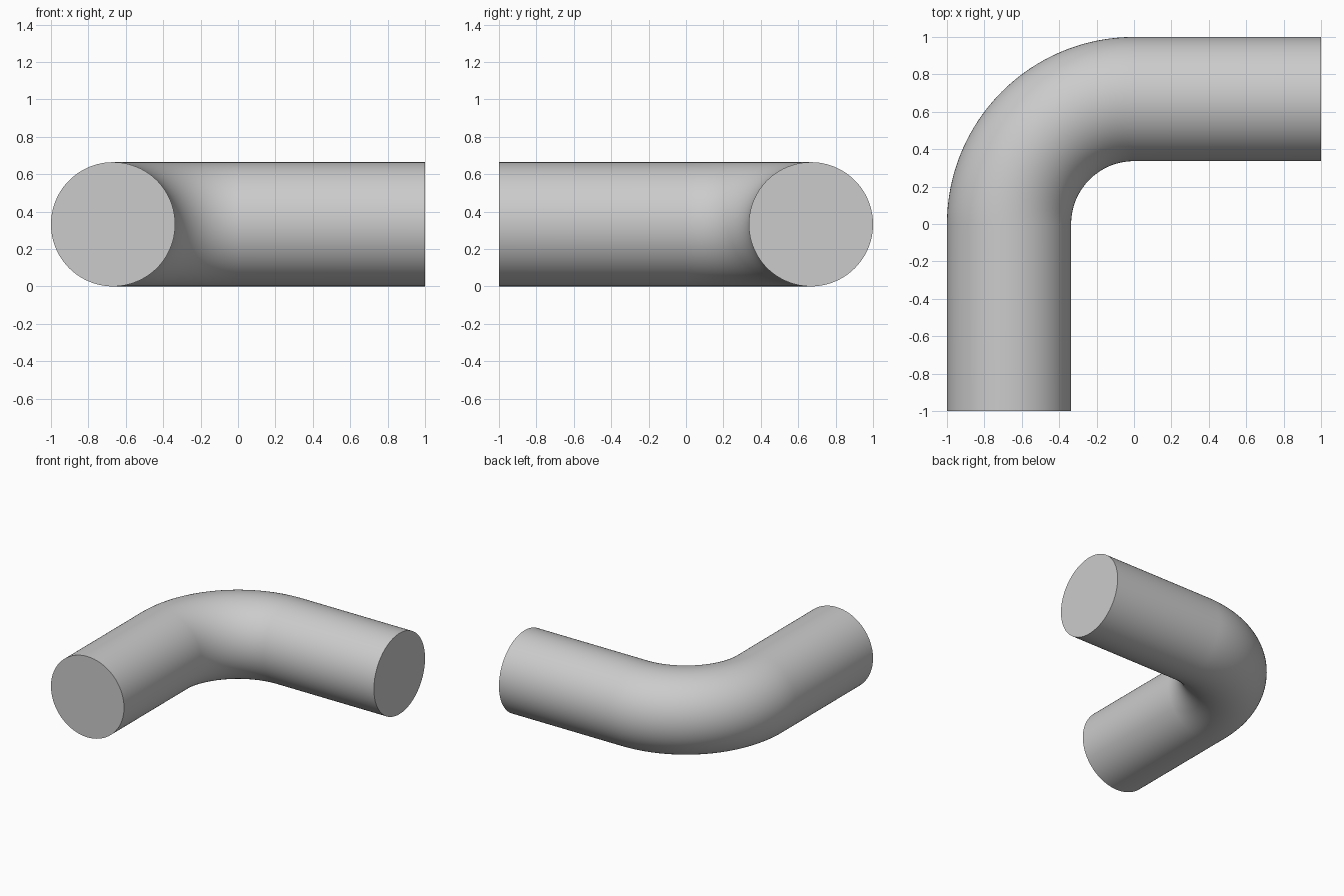
import bpy, bmesh, math
from mathutils import Vector

cube = bpy.data.objects.get("Cube")
if cube:
    bpy.data.objects.remove(cube, do_unlink=True)

RADIUS = 0.332
BEND = 1 - RADIUS      # centre-line radius of the elbow
SIDES = 96
STEPS = 48

# Plain grey material
grey = bpy.data.materials.new("light_grey")
grey.use_nodes = True
colour = (0.6, 0.6, 0.6, 1)
grey.diffuse_color = colour
grey.node_tree.nodes["Principled BSDF"].inputs["Base Color"].default_value = colour

# Path stations: centre and outward direction of each cross-section
stations = [(Vector((-BEND, -1, RADIUS)), Vector((-1, 0, 0)))]
for i in range(STEPS + 1):
    a = math.pi - math.pi / 2 * i / STEPS
    out = Vector((math.cos(a), math.sin(a), 0))
    stations.append((out * BEND + Vector((0, 0, RADIUS)), out))
stations.append((Vector((1, BEND, RADIUS)), Vector((0, 1, 0))))

# Sweep the round section along the path and cap both ends
bm = bmesh.new()
rings = []
for centre, out in stations:
    ring = []
    for k in range(SIDES):
        t = math.tau * k / SIDES
        offset = out * math.cos(t) + Vector((0, 0, math.sin(t)))
        ring.append(bm.verts.new(centre + offset * RADIUS))
    rings.append(ring)
for a, b in zip(rings, rings[1:]):
    for k in range(SIDES):
        n = (k + 1) % SIDES
        bm.faces.new((a[k], a[n], b[n], b[k]))
bm.faces.new(rings[0])
bm.faces.new(rings[-1])
bmesh.ops.recalc_face_normals(bm, faces=bm.faces[:])

mesh = bpy.data.meshes.new("bent_rod")
bm.to_mesh(mesh)
bm.free()
mesh.materials.append(grey)
rod = bpy.data.objects.new("bent_rod", mesh)
bpy.context.collection.objects.link(rod)

# Smooth walls, crisp end rims
bpy.ops.object.select_all(action='DESELECT')
rod.select_set(True)
bpy.context.view_layer.objects.active = rod
bpy.ops.object.shade_smooth_by_angle(angle=math.radians(40))
